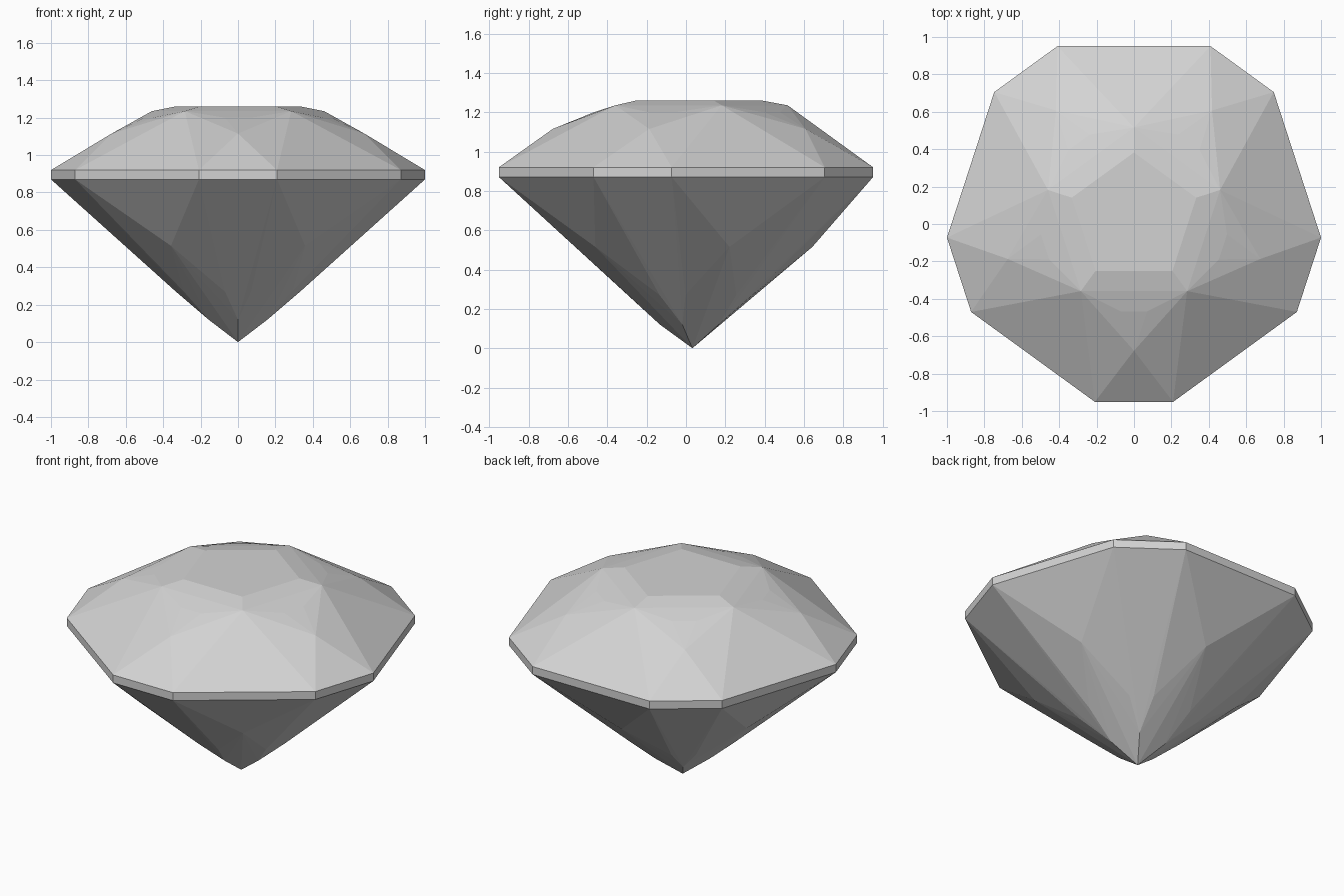
import bpy
import bmesh
from math import radians, sin, cos

cube = bpy.data.objects.get("Cube")
if cube:
    bpy.data.objects.remove(cube)

# Shared sizes: five-fold cut around a slightly offset axis
CENTRE_Y = 0.0325
GIRDLE_R = 1.0055
GIRDLE_LOW, GIRDLE_HIGH = 0.87, 0.92
SHORT, LONG = -90, 90          # directions of a short and a long girdle side

stone = bpy.data.materials.new("light grey stone")
stone.use_nodes = True
colour = (0.65, 0.65, 0.65, 1)
stone.diffuse_color = colour
stone.node_tree.nodes["Principled BSDF"].inputs["Base Color"].default_value = colour


def ring(radius, z, direction, spread=0):
    """Five points, or five pairs of points spread about each direction."""
    offsets = (-spread, spread) if spread else (0,)
    points = []
    for k in range(5):
        for offset in offsets:
            a = radians(direction + 72 * k + offset)
            points.append((radius * cos(a), radius * sin(a) + CENTRE_Y, z))
    return points


def cut_part(name, points, joints):
    """Faceted shell around the points, left open at the joint heights."""
    bm = bmesh.new()
    for p in points:
        bm.verts.new(p)
    bmesh.ops.convex_hull(bm, input=bm.verts[:])
    hidden = [f for f in bm.faces
              if any(all(abs(v.co.z - z) < 1e-4 for v in f.verts) for z in joints)]
    bmesh.ops.delete(bm, geom=hidden, context='FACES')
    bmesh.ops.dissolve_limit(bm, angle_limit=radians(0.3),
                             verts=bm.verts[:], edges=bm.edges[:])
    bmesh.ops.recalc_face_normals(bm, faces=bm.faces[:])
    # An open shell can flip, so make every normal point away from the axis
    core = sum(p[2] for p in points) / len(points)
    for f in bm.faces:
        c = f.calc_center_median()
        away = c.copy()
        away.y -= CENTRE_Y
        away.z -= core
        if f.normal.dot(away) < 0:
            f.normal_flip()
    mesh = bpy.data.meshes.new(name)
    bm.to_mesh(mesh)
    bm.free()
    mesh.materials.append(stone)
    obj = bpy.data.objects.new(name, mesh)
    bpy.context.collection.objects.link(obj)
    return obj


girdle_top = ring(GIRDLE_R, GIRDLE_HIGH, SHORT, 12)
girdle_bottom = ring(GIRDLE_R, GIRDLE_LOW, SHORT, 12)

# Crown: pentagonal table, bevel, star facets and girdle facets
cut_part("crown",
         girdle_top
         + ring(0.71, 1.115, SHORT)
         + ring(0.505, 1.2, SHORT, 8)
         + ring(0.484, 1.235, LONG)
         + ring(0.35, 1.26, LONG),
         [GIRDLE_HIGH])

# Girdle: thin upright band of alternating long and short sides
cut_part("girdle", girdle_top + girdle_bottom, [GIRDLE_LOW, GIRDLE_HIGH])

# Pavilion: lower facets running down to the point
cut_part("pavilion",
         girdle_bottom
         + ring(0.61, 0.515, LONG)
         + ring(0.334, 0.27, SHORT, 12)
         + ring(0.165, 0.12, SHORT)
         + [(0, CENTRE_Y, 0)],
         [GIRDLE_LOW])
